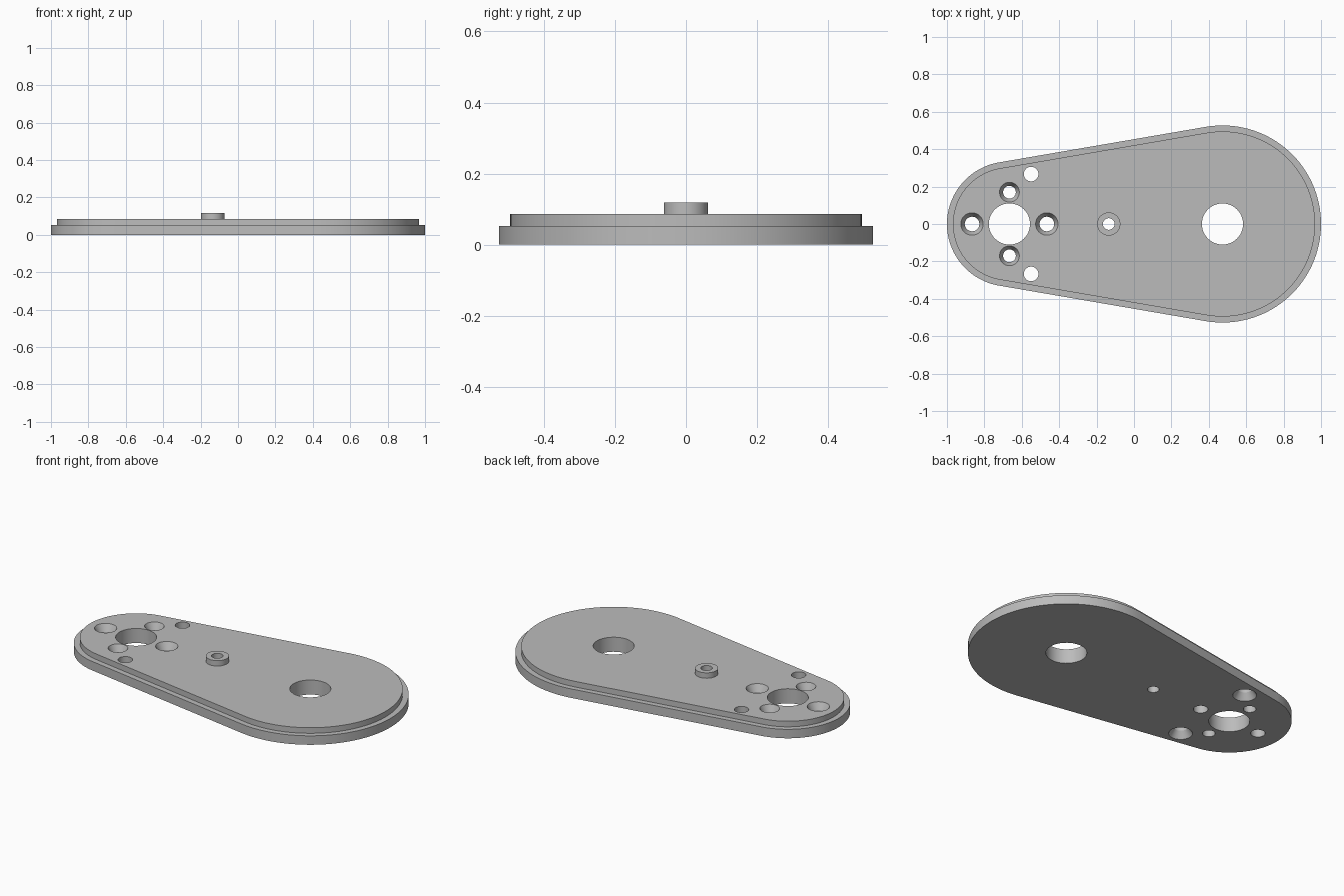
import bpy, bmesh, math

cube = bpy.data.objects.get("Cube")
if cube:
    bpy.data.objects.remove(cube)

grey = bpy.data.materials.new("plain grey")
grey.use_nodes = True
colour = (0.5, 0.5, 0.5, 1)
grey.diffuse_color = colour
grey.node_tree.nodes["Principled BSDF"].inputs["Base Color"].default_value = colour

BIG_X, SMALL_X = 0.473, -0.666
BIG_R, SMALL_R = 0.527, 0.334
BASE_Z, TOP_Z, BOSS_Z = 0.053, 0.086, 0.118
RIM = 0.032


def outline(inset):
    """Two end arcs joined by their common tangents."""
    tilt = math.acos((SMALL_R - BIG_R) / (BIG_X - SMALL_X))
    pts = []
    for cx, r, start, sweep in ((BIG_X, BIG_R, -tilt, 2 * tilt),
                                (SMALL_X, SMALL_R, tilt, 2 * (math.pi - tilt))):
        for i in range(65):
            a = start + sweep * i / 64
            pts.append((cx + (r - inset) * math.cos(a), (r - inset) * math.sin(a)))
    return pts


def circle(x, y, r, n=48):
    return [(x + r * math.cos(math.tau * i / n), y + r * math.sin(math.tau * i / n))
            for i in range(n)]


def loft(name, sections, closed=False):
    """Stack (outline, height) sections; cap the ends or close into a ring."""
    bm = bmesh.new()
    rings = [[bm.verts.new((x, y, z)) for x, y in pts] for pts, z in sections]
    pairs = list(zip(rings, rings[1:]))
    if closed:
        pairs.append((rings[-1], rings[0]))
    else:
        bm.faces.new(rings[0])
        bm.faces.new(rings[-1])
    for a, b in pairs:
        for i in range(len(a)):
            j = (i + 1) % len(a)
            bm.faces.new((a[i], a[j], b[j], b[i]))
    bmesh.ops.recalc_face_normals(bm, faces=bm.faces)
    mesh = bpy.data.meshes.new(name)
    bm.to_mesh(mesh)
    bm.free()
    mesh.materials.append(grey)
    obj = bpy.data.objects.new(name, mesh)
    bpy.context.collection.objects.link(obj)
    return obj


def select(obj):
    bpy.ops.object.select_all(action='DESELECT')
    obj.select_set(True)
    bpy.context.view_layer.objects.active = obj


def drill(body, x, y, profile):
    """Cut a round hole whose (radius, height) profile runs upward."""
    cutter = loft("hole_cutter", [(circle(x, y, r), z) for r, z in profile])
    cutter.hide_render = True
    mod = body.modifiers.new("hole", 'BOOLEAN')
    mod.operation = 'DIFFERENCE'
    mod.solver = 'EXACT'
    mod.object = cutter
    select(body)
    bpy.ops.object.modifier_apply(modifier=mod.name)
    bpy.data.objects.remove(cutter)


# Stepped plate
plate = loft("stepped_plate", [(outline(0), 0), (outline(0), BASE_Z),
                               (outline(RIM), BASE_Z), (outline(RIM), TOP_Z)])

# Large bores and the hole below the boss
LOW, HIGH = -0.02, TOP_Z + 0.02
BOSS_X = -0.135
for x, r in ((BIG_X, 0.11), (SMALL_X, 0.11), (BOSS_X, 0.031)):
    drill(plate, x, 0, [(r, LOW), (r, HIGH)])

# Screw holes, countersunk from above
SINK = 0.04
for dx, dy, r, wide in ((0.2, 0, 0.039, 0.06), (-0.2, 0, 0.039, 0.06),
                        (0, 0.17, 0.034, 0.053), (0, -0.17, 0.034, 0.053)):
    drill(plate, SMALL_X + dx, dy, [(r, LOW), (r, TOP_Z - SINK),
                                    (wide, TOP_Z), (wide, HIGH)])

# Side holes, countersunk from below
for side in (1, -1):
    drill(plate, -0.55, side * 0.267, [(0.064, LOW), (0.064, 0),
                                       (0.039, SINK), (0.039, HIGH)])

# Raised boss ring
boss = loft("boss_ring", [(circle(BOSS_X, 0, r), z) for r, z in
                          ((0.062, TOP_Z), (0.062, BOSS_Z),
                           (0.031, BOSS_Z), (0.031, TOP_Z))], closed=True)

for obj in (plate, boss):
    select(obj)
    bpy.ops.object.shade_smooth_by_angle(angle=math.radians(25))
